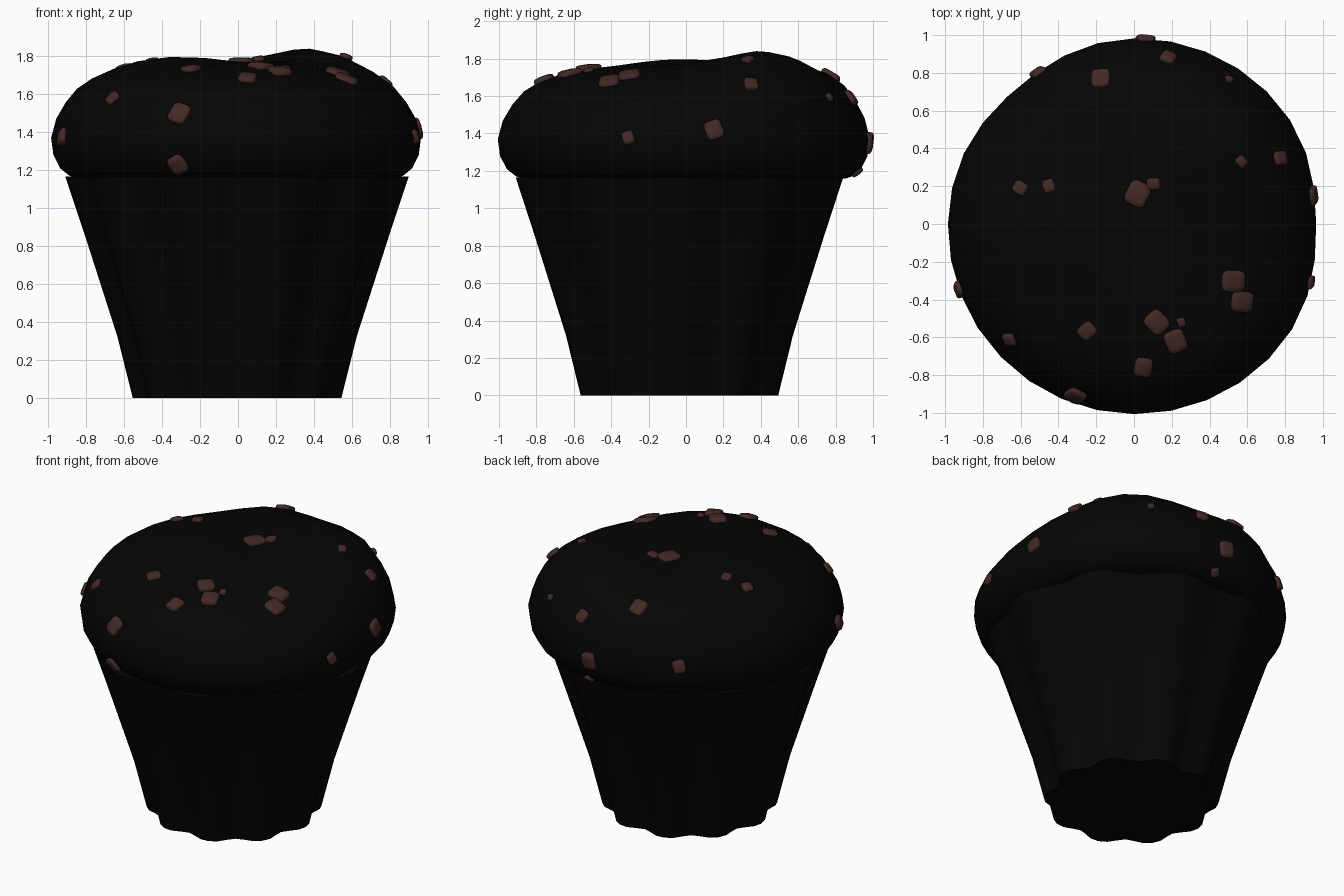
import bpy, bmesh, math, random
from mathutils import Vector, Matrix

if "Cube" in bpy.data.objects:
    bpy.data.objects.remove(bpy.data.objects["Cube"])

random.seed(4)


def material(name, rgb):
    m = bpy.data.materials.new(name)
    m.diffuse_color = (*rgb, 1)
    m.use_nodes = True
    m.node_tree.nodes["Principled BSDF"].inputs["Base Color"].default_value = m.diffuse_color
    return m


dark = material("dark_chocolate", (0.0015, 0.0015, 0.0015))
brown = material("milk_chocolate", (0.055, 0.022, 0.018))


def finish(name, bm, mat, angle):
    bmesh.ops.recalc_face_normals(bm, faces=bm.faces)
    me = bpy.data.meshes.new(name)
    bm.to_mesh(me)
    bm.free()
    ob = bpy.data.objects.new(name, me)
    bpy.context.collection.objects.link(ob)
    me.materials.append(mat)
    bpy.ops.object.select_all(action='DESELECT')
    ob.select_set(True)
    bpy.context.view_layer.objects.active = ob
    bpy.ops.object.shade_smooth_by_angle(angle=math.radians(angle))
    return ob


def loft(profile, segs, place, cap_start=True, cap_end=True):
    """Skin rings made by place(radius, z, angle)."""
    bm = bmesh.new()
    rings = [[bm.verts.new(place(r, z, math.tau * i / segs))
              for i in range(segs)] for r, z in profile]
    for a, b in zip(rings, rings[1:]):
        for i in range(segs):
            j = (i + 1) % segs
            bm.faces.new((a[i], a[j], b[j], b[i]))
    if cap_start:
        bm.faces.new(rings[0])
    if cap_end:
        bm.faces.new(rings[-1])
    return bm


# Fluted cup with ten lobes, set slightly towards the front
def cup_point(r, z, a):
    if r > 0.3:
        r -= 0.06 * (0.5 - 0.5 * math.cos(10 * a)) ** 1.3
    return Vector((r * math.cos(a) - 0.005, r * math.sin(a) - 0.035, z))


cup_profile = [(0.17, 0), (0.55, 0), (0.63, 0.32), (0.80, 0.85), (0.905, 1.165), (0.8, 1.17)]
finish("cup", loft(cup_profile, 60, cup_point, True, False), dark, 50)

# Lumpy muffin top: (x, y, height, spread) of the swellings and dips
bumps = [(0.42, 0.46, 0.105, 0.36), (-0.25, 0.78, 0.05, 0.30), (-0.36, -0.02, 0.04, 0.33),
         (0.72, -0.42, -0.04, 0.30), (0.06, 0.15, -0.025, 0.22)]
# Flattened places on the outline: (angle in degrees, depth)
dents = [(0, 0.04), (130, 0.03)]


def top_point(r, z, a):
    deg = math.degrees(a)
    rim = 0.995 + 0.015 * math.cos(a - math.radians(310))
    for d, depth in dents:
        gap = (deg - d + 180) % 360 - 180
        rim -= depth * math.exp(-(gap / 22) ** 2)
    r *= rim / 0.987
    x, y = r * math.cos(a), r * math.sin(a)
    fade = min(1, max(0, (z - 1.35) / 0.25))
    for bx, by, h, s in bumps:
        z += fade * h * math.exp(-((x - bx) ** 2 + (y - by) ** 2) / s ** 2)
    return Vector((x, y, z))


top_profile = [(0.86, 1.16), (0.89, 1.17), (0.94, 1.21), (0.975, 1.28), (0.987, 1.37),
               (0.96, 1.47), (0.91, 1.555), (0.85, 1.625), (0.77, 1.675), (0.66, 1.715),
               (0.53, 1.743), (0.36, 1.757), (0.18, 1.765), (0.04, 1.768)]
top = finish("muffin_top", loft(top_profile, 32, top_point), dark, 60)

# Chocolate chunks pressed into the top: x, y, z, size
chunks = [
    (0.02, 0.16, 1.79, .12), (0.10, 0.21, 1.80, .065), (-0.60, 0.19, 1.73, .07),
    (-0.45, 0.20, 1.76, .065), (0.57, 0.33, 1.80, .055), (0.78, 0.35, 1.67, .075),
    (0.52, -0.30, 1.69, .115), (0.57, -0.41, 1.67, .11), (0.12, -0.52, 1.74, .11),
    (0.25, -0.52, 1.73, .045), (0.22, -0.62, 1.72, .11), (0.05, -0.76, 1.69, .095),
    (-0.25, -0.57, 1.745, .085), (-0.67, -0.62, 1.59, .07), (-0.31, -0.91, 1.50, .105),
    (-0.31, -0.89, 1.24, .095), (-0.94, -0.35, 1.38, .08), (0.95, 0.15, 1.42, .095),
    (0.94, -0.31, 1.38, .065), (-0.18, 0.78, 1.72, .10), (0.18, 0.88, 1.59, .08),
    (0.06, 0.97, 1.35, .10), (-0.52, 0.82, 1.40, .08), (0.51, 0.78, 1.60, .04),
    (0.10, 0.91, 1.20, .055)]
bm = bmesh.new()
for x, y, z, s in chunks:
    _, p, n, _ = top.closest_point_on_mesh(Vector((x, y, z)))
    piece = bmesh.new()
    bmesh.ops.create_cube(piece, size=1)
    bmesh.ops.bevel(piece, geom=piece.edges[:], offset=0.25, segments=2,
                    profile=0.5, affect='EDGES')
    turn = n.to_track_quat('Z', 'Y').to_matrix().to_4x4()
    piece.transform(Matrix.Translation(p) @ turn
                    @ Matrix.Rotation(random.uniform(-0.6, 0.6), 4, 'Z')
                    @ Matrix.Diagonal((s, s * 1.1, 0.03 + s * 0.2, 1)))
    me = bpy.data.meshes.new("piece")
    piece.to_mesh(me)
    piece.free()
    bm.from_mesh(me)
    bpy.data.meshes.remove(me)
finish("chocolate_chunks", bm, brown, 60)
